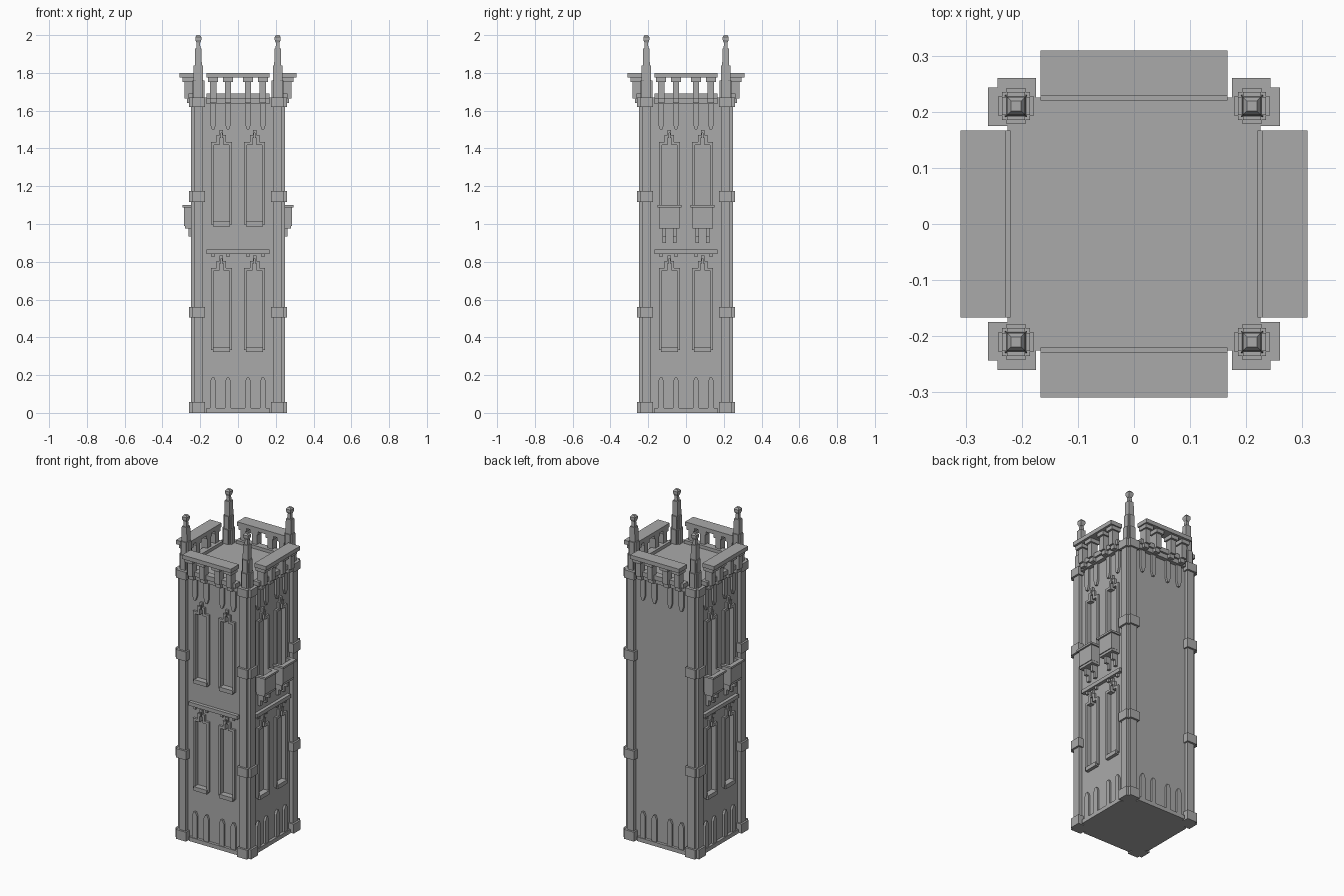
import bpy, bmesh, math
from mathutils import Matrix

cube = bpy.data.objects.get("Cube")
if cube:
    bpy.data.objects.remove(cube)

stone = bpy.data.materials.new("grey_stone")
stone.use_nodes = True
GREY = (0.4, 0.4, 0.4, 1)
stone.diffuse_color = GREY
stone.node_tree.nodes["Principled BSDF"].inputs["Base Color"].default_value = GREY

WALL = 0.225
BAY = 0.167
SIDES = {"front": 0, "right": 90, "back": 180, "left": 270}
RIBS = (-0.132, -0.053, 0.053, 0.132)
PAIR = (-0.088, 0.088)


def box(bm, x, y, z):
    """Box from three (low, high) ranges."""
    vs = [bm.verts.new((a, b, c)) for c in z for a, b in
          ((x[0], y[0]), (x[1], y[0]), (x[1], y[1]), (x[0], y[1]))]
    bm.faces.new(vs[3::-1])
    bm.faces.new(vs[4:])
    for i in range(4):
        j = (i + 1) % 4
        bm.faces.new((vs[i], vs[j], vs[j + 4], vs[i + 4]))


def slab(bm, u, half, d, z):
    """Box on the front face: centre u, half width, depth range, heights."""
    box(bm, (u - half, u + half), (-d[1], -d[0]), z)


def prism(bm, outline, d):
    """Extrude an (x, z) outline between two depths."""
    back = [bm.verts.new((x, -d[0], z)) for x, z in outline]
    front = [bm.verts.new((x, -d[1], z)) for x, z in outline]
    bm.faces.new(back[::-1])
    bm.faces.new(front)
    n = len(outline)
    for i in range(n):
        j = (i + 1) % n
        bm.faces.new((back[i], back[j], front[j], front[i]))


def ring(bm, outer, inner, d):
    """Raised frame between two outlines with equal point counts."""
    loops = [[bm.verts.new((x, -depth, z)) for x, z in line]
             for line, depth in ((outer, d[0]), (outer, d[1]), (inner, d[1]), (inner, d[0]))]
    n = len(outer)
    for k in range(4):
        a, b = loops[k], loops[(k + 1) % 4]
        for i in range(n):
            j = (i + 1) % n
            bm.faces.new((a[i], a[j], b[j], b[i]))


def finish(name, bm, angle=0):
    bmesh.ops.recalc_face_normals(bm, faces=bm.faces)
    bm.transform(Matrix.Rotation(math.radians(angle), 4, "Z"))
    mesh = bpy.data.meshes.new(name)
    bm.to_mesh(mesh)
    bm.free()
    mesh.materials.append(stone)
    ob = bpy.data.objects.new(name, mesh)
    bpy.context.collection.objects.link(ob)
    return ob


def window_outline(u, base, inset):
    """Stepped window head with a small finial notch."""
    half = [(0.055, 0), (0.055, 0.435), (0.025, 0.435), (0.025, 0.472),
            (0.009, 0.472), (0.009, 0.5)]
    pts = []
    for i, (x, z) in enumerate(half):
        x -= inset if i < 4 else inset * 0.4
        pts.append((x, z + inset if i == 0 else z - inset))
    return [(u + x, base + z) for x, z in pts] + [(u - x, base + z) for x, z in reversed(pts)]


# Tower core with window recesses
bm = bmesh.new()
box(bm, (-WALL, WALL), (-WALL, WALL), (0, 1.67))
core = finish("tower_core", bm)
bm = bmesh.new()
for side, angle in SIDES.items():
    if side == "back":
        continue
    part = bmesh.new()
    for u in PAIR:
        for base in (0.333, 0.998):
            prism(part, window_outline(u, base, 0.015), (WALL - 0.015, WALL + 0.03))
    part.transform(Matrix.Rotation(math.radians(angle), 4, "Z"))
    temp = bpy.data.meshes.new("recess")
    part.to_mesh(temp)
    part.free()
    bm.from_mesh(temp)
    bpy.data.meshes.remove(temp)
cutter = finish("window_cutter", bm)
cutter.hide_render = True
cutter.hide_viewport = True
cut = core.modifiers.new("recesses", "BOOLEAN")
cut.object = cutter
cut.solver = "EXACT"

for side, angle in SIDES.items():
    # Plinth strip, pointed ribs at the base and under the parapet
    bm = bmesh.new()
    slab(bm, 0, BAY, (0.2, 0.242), (0, 0.025))
    for u in RIBS:
        for foot, tip, end in ((0.025, 0.165, 0.187), (1.64, 1.53, 1.5)):
            w = 0.016
            prism(bm, [(u - w, foot), (u + w, foot), (u + w, tip),
                       (u + 0.006, end), (u - 0.006, end), (u - w, tip)], (0.21, 0.238))
    finish(f"{side}_base_and_ribs", bm, angle)

    # Parapet: ledge, curb, bracket balusters with caps, coping
    bm = bmesh.new()
    slab(bm, 0, BAY, (0.2, 0.25), (1.635, 1.662))
    slab(bm, 0, BAY, (0.22, 0.262), (1.662, 1.69))
    slab(bm, 0, BAY, (0.229, 0.309), (1.775, 1.8))
    for u in RIBS:
        slab(bm, u, 0.017, (0.236, 0.282), (1.665, 1.755))
        slab(bm, u, 0.017, (0.236, 0.27), (1.64, 1.665))
        slab(bm, u, 0.027, (0.233, 0.295), (1.752, 1.775))
    finish(f"{side}_parapet", bm, angle)

    if side == "back":
        continue

    # Window frames and sills
    bm = bmesh.new()
    for u in PAIR:
        for base in (0.333, 0.998):
            ring(bm, window_outline(u, base, 0), window_outline(u, base, 0.015),
                 (WALL - 0.005, WALL + 0.013))
            slab(bm, u, 0.045, (0.21, 0.246), (base - 0.01, base + 0.015))
    finish(f"{side}_windows", bm, angle)

    # String course with small drops
    bm = bmesh.new()
    slab(bm, 0, BAY, (0.2, 0.246), (0.842, 0.865))
    for u in RIBS:
        slab(bm, u, 0.008, (0.21, 0.238), (0.825, 0.842))
    finish(f"{side}_string_course", bm, angle)

    if side == "front":
        continue

    # Open balconies on twin brackets
    bm = bmesh.new()
    for u in PAIR:
        slab(bm, u, 0.054, (0.22, 0.28), (0.975, 1.0))
        slab(bm, u, 0.054, (0.272, 0.285), (0.99, 1.09))
        slab(bm, u, 0.064, (0.267, 0.295), (1.088, 1.1))
        for s in (-1, 1):
            slab(bm, u + s * 0.049, 0.006, (0.22, 0.285), (0.99, 1.09))
            slab(bm, u + s * 0.054, 0.01, (0.22, 0.295), (1.088, 1.1))
            slab(bm, u + s * 0.028, 0.009, (0.21, 0.242), (0.9, 0.94))
            slab(bm, u + s * 0.028, 0.009, (0.21, 0.262), (0.935, 0.98))
    finish(f"{side}_balconies", bm, angle)


def cross(bm, near, far, long, z):
    """Two overlapping blocks leaving a notched outer corner."""
    box(bm, (near, far), (near, long), z)
    box(bm, (near, long), (near, far), z)


def tapered(bm, c, low, high, z):
    """Square block whose half width changes with height."""
    rings = [[bm.verts.new((c + a * h, c + b * h, t)) for a, b in
              ((-1, -1), (1, -1), (1, 1), (-1, 1))] for h, t in zip((low, high), z)]
    bm.faces.new(rings[0])
    bm.faces.new(rings[1])
    for i in range(4):
        j = (i + 1) % 4
        bm.faces.new((rings[0][i], rings[0][j], rings[1][j], rings[1][i]))


for corner, angle in zip(("back_right", "back_left", "front_left", "front_right"),
                         (0, 90, 180, 270)):
    # Corner pier with collars
    bm = bmesh.new()
    cross(bm, 0.185, 0.232, 0.248, (0.02, 1.65))
    for z in ((0, 0.058), (0.505, 0.56), (1.117, 1.175), (1.62, 1.67)):
        cross(bm, 0.175, 0.243, 0.26, z)
    finish(f"{corner}_pier", bm, angle)

    # Stepped pinnacle with knob
    bm = bmesh.new()
    c = 0.21
    for arm, rib, top in ((0.032, 0.017, 1.76), (0.025, 0.016, 1.84)):
        box(bm, (c - arm, c + arm), (c - rib, c + rib), (1.66, top))
        box(bm, (c - rib, c + rib), (c - arm, c + arm), (1.66, top))
    tapered(bm, c, 0.025, 0.025, (1.66, 1.76))
    tapered(bm, c, 0.021, 0.017, (1.66, 1.93))
    tapered(bm, c, 0.011, 0.008, (1.93, 1.975))
    tapered(bm, c, 0.01, 0.016, (1.96, 1.975))
    tapered(bm, c, 0.016, 0.016, (1.975, 1.99))
    tapered(bm, c, 0.016, 0.009, (1.99, 2.0))
    finish(f"{corner}_pinnacle", bm, angle)
